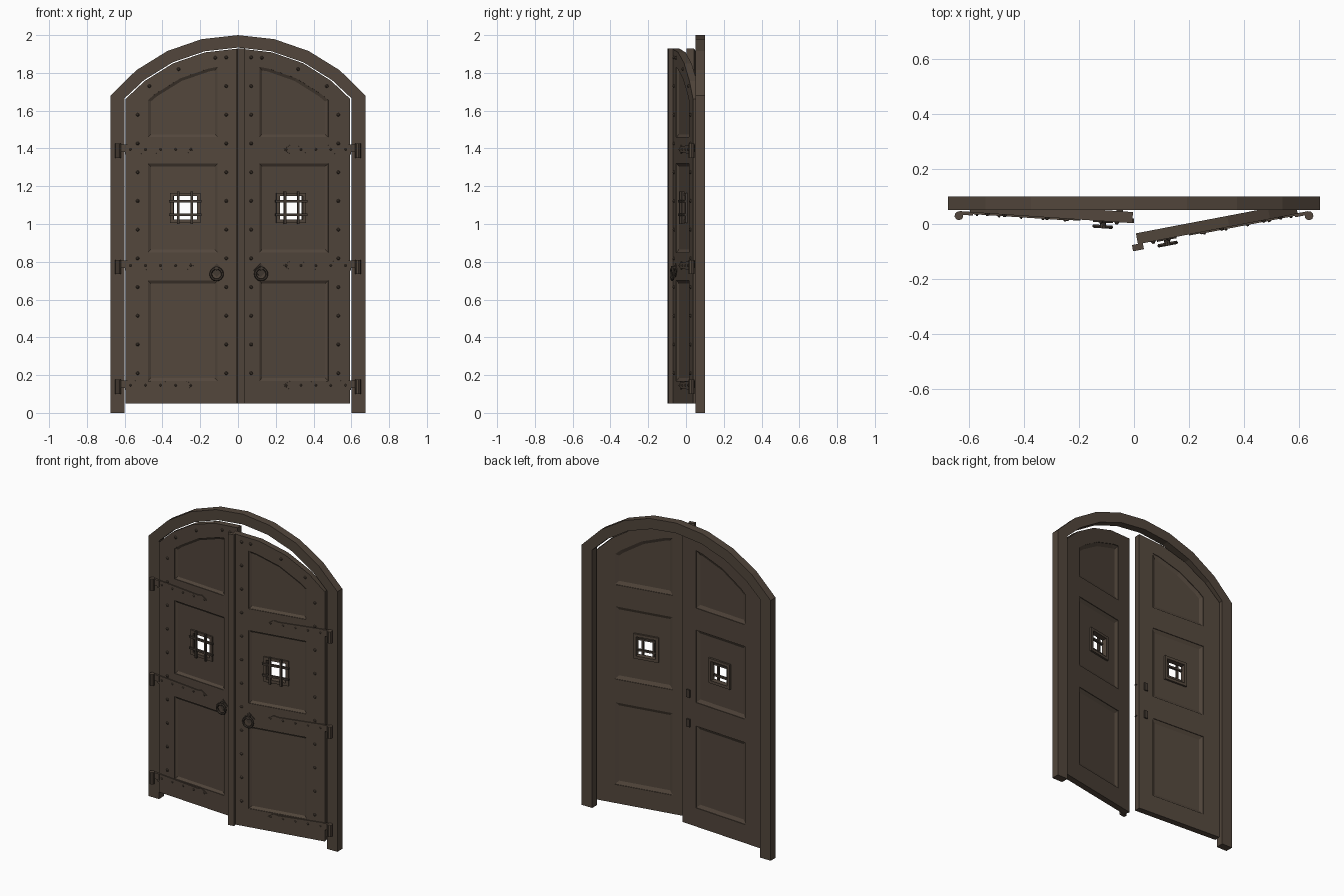
import bpy, bmesh, math
from mathutils import Matrix, Vector

if "Cube" in bpy.data.objects:
    bpy.data.objects.remove(bpy.data.objects["Cube"])


def material(name, rgb):
    m = bpy.data.materials.new(name)
    m.use_nodes = True
    m.diffuse_color = (*rgb, 1)
    m.node_tree.nodes["Principled BSDF"].inputs["Base Color"].default_value = (*rgb, 1)
    return m


WOOD = material("brown wood", (0.085, 0.062, 0.045))
IRON = material("dark iron", (0.055, 0.042, 0.032))

ARCH_Z = 1.128                      # centre of all the concentric arches
STEP = math.radians(12.7)           # arch facet angle
PIN = Vector((0.635, 0.03, 0))      # hinge axis
FRONT, BACK, BASE = 0.045, 0.085, 0.05
HINGES = (0.138, 0.772, 1.387)
WIN_X, WIN_Z = 0.28, 1.085


def arch(radius, x0, x1):
    """Faceted arch points running from x0 down to x1."""
    xs = [x0] + [radius * math.sin(STEP * k) for k in range(4, -5, -1)] + [x1]
    xs = [x for i, x in enumerate(xs) if i in (0, len(xs) - 1) or x1 + 0.004 < x < x0 - 0.004]
    return [(x, ARCH_Z + math.sqrt(radius ** 2 - x * x)) for x in xs]


def rect(x0, x1, z0, z1):
    return [(x0, z0), (x1, z0), (x1, z1), (x0, z1)]


def add_prism(bm, pts, y0, y1, bevel=0, depth=0):
    """Extrude an x-z outline from y0 to y1, with an optional tapered far end."""
    near = [bm.verts.new((x, y0, z)) for x, z in pts]
    far = [bm.verts.new((x, y1, z)) for x, z in pts]
    n = len(pts)
    bm.faces.new(near)
    cap = bm.faces.new(far[::-1])
    for i in range(n):
        j = (i + 1) % n
        bm.faces.new((near[j], near[i], far[i], far[j]))
    bmesh.ops.recalc_face_normals(bm, faces=bm.faces)
    if bevel:
        bmesh.ops.inset_region(bm, faces=[cap], thickness=bevel, depth=depth, use_even_offset=True)


def finish(bm, name, mat, matrix=Matrix(), smooth=False):
    bmesh.ops.transform(bm, matrix=matrix, verts=bm.verts)
    bmesh.ops.recalc_face_normals(bm, faces=bm.faces)
    me = bpy.data.meshes.new(name)
    bm.to_mesh(me)
    bm.free()
    me.materials.append(mat)
    ob = bpy.data.objects.new(name, me)
    bpy.context.collection.objects.link(ob)
    if smooth:
        me.shade_smooth()
    return ob


def cylinder(bm, loc, r, length, along_y=True, sides=8, tip=None):
    m = Matrix.Translation(loc)
    if along_y:
        m = m @ Matrix.Rotation(math.pi / 2, 4, "X")
    bmesh.ops.create_cone(bm, cap_ends=True, segments=sides, radius1=r,
                          radius2=r if tip is None else tip, depth=length, matrix=m)


def cut(target, cutter):
    mod = target.modifiers.new("cut", "BOOLEAN")
    mod.object, mod.solver = cutter, "EXACT"
    cutter.hide_render = True
    bpy.context.view_layer.objects.active = target
    bpy.ops.object.modifier_apply(modifier=mod.name)
    bpy.data.objects.remove(cutter)


# Arched door frame
bm = bmesh.new()
outer = [(0.675, 0)] + arch(0.872, 0.675, -0.675) + [(-0.675, 0)]
inner = [(0.6, 0)] + arch(0.806, 0.6, -0.6) + [(-0.6, 0)]
add_prism(bm, outer + inner[::-1], 0.05, 0.10)
finish(bm, "door_frame", WOOD)


def build_door(side, angle):
    s = 1 if side == "left" else -1
    hinge = Vector((s * PIN.x, PIN.y, 0))
    M = (Matrix.Translation(hinge) @ Matrix.Rotation(s * math.radians(angle), 4, "Z")
         @ Matrix.Translation(-hinge) @ Matrix.Diagonal((s, 1, 1, 1)))

    # Leaf with recessed panels on both faces
    bm = bmesh.new()
    add_prism(bm, [(0.006, BASE), (0.596, BASE)] + arch(0.80, 0.596, 0.006), FRONT, BACK)
    leaf = finish(bm, side + "_door_leaf", WOOD, M)
    panels = [rect(0.108, 0.478, 0.17, 0.70), rect(0.108, 0.478, 0.85, 1.32),
              [(0.108, 1.46), (0.478, 1.46)] + arch(0.712, 0.478, 0.108)]
    for pts in panels:
        for y, d, w in ((FRONT, 1, 0.015), (BACK, -1, 0.022)):
            bm = bmesh.new()
            add_prism(bm, pts, y - d * 0.02, y + d * 0.004, w, 0.01)
            cut(leaf, finish(bm, "panel_cutter", WOOD, M))
    bm = bmesh.new()
    w = 0.062
    add_prism(bm, rect(WIN_X - w, WIN_X + w, WIN_Z - w, WIN_Z + w), 0, 0.12)
    cut(leaf, finish(bm, "window_cutter", WOOD, M))

    # Window surround on both faces
    bm = bmesh.new()
    o = 0.08
    for y0, y1 in ((FRONT + 0.004, FRONT + 0.016), (BACK - 0.016, BACK - 0.002)):
        for k in (-1, 1):
            a, b = sorted((k * w, k * o))
            add_prism(bm, rect(WIN_X + a, WIN_X + b, WIN_Z - o, WIN_Z + o), y0, y1)
            add_prism(bm, rect(WIN_X - w, WIN_X + w, WIN_Z + a, WIN_Z + b), y0, y1)
    finish(bm, side + "_window_surround", WOOD, M)

    # Window grille
    bm = bmesh.new()
    e, h = 0.086, 0.006
    for k in (-0.036, 0.036):
        add_prism(bm, rect(WIN_X + k - h, WIN_X + k + h, WIN_Z - e, WIN_Z + e), FRONT - 0.008, FRONT + 0.006)
        add_prism(bm, rect(WIN_X - e, WIN_X + e, WIN_Z + k - h, WIN_Z + k + h), FRONT - 0.004, FRONT + 0.01)
    finish(bm, side + "_window_grille", IRON, M)

    # Hinge barrels, knuckles and tapered straps
    bm = bmesh.new()
    for z in HINGES:
        cylinder(bm, (PIN.x, PIN.y, z), 0.016, 0.076, False, 10)
        add_prism(bm, rect(0.585, PIN.x, z - 0.006, z + 0.034), PIN.y + 0.004, FRONT + 0.002)
        add_prism(bm, [(0.6, z - 0.018), (0.6, z + 0.034), (0.30, z + 0.024), (0.27, z + 0.03),
                       (0.235, z + 0.008), (0.27, z - 0.014), (0.30, z - 0.008)], FRONT - 0.006, FRONT + 0.001)
    finish(bm, side + "_hinges", WOOD, M)

    # Studs along the stiles, the arch and the straps
    bm = bmesh.new()
    studs = [(0.062, 0.21 + 0.152 * k) for k in range(12)]
    studs += [(0.532, 0.21 + 0.152 * k) for k in range(10)] + [(0.47, 1.73), (0.315, 1.82), (0.12, 1.88)]
    for x, z in studs:
        cylinder(bm, (x, FRONT - 0.004, z), 0.010, 0.01, tip=0.004)
    for z in HINGES:
        for x in (0.25, 0.33, 0.41, 0.49, 0.57):
            cylinder(bm, (x, FRONT - 0.008, z + 0.008), 0.007, 0.006, tip=0.003)
    finish(bm, side + "_studs", WOOD, M)

    # Ring pull on a diamond plate
    bm = bmesh.new()
    x, z, r = 0.112, 0.735, 0.031
    d = 0.036
    add_prism(bm, [(x - d, z + 0.02), (x, z + 0.02 - d), (x + d, z + 0.02), (x, z + 0.02 + d)], FRONT - 0.005, FRONT + 0.001)
    cylinder(bm, (x, FRONT - 0.012, z + r), 0.011, 0.028)
    rings = []
    for i in range(16):
        a = i * math.tau / 16
        rings.append([bm.verts.new((x + (r + 0.007 * math.cos(b)) * math.sin(a), FRONT - 0.02 + 0.007 * math.sin(b),
                                    z + (r + 0.007 * math.cos(b)) * math.cos(a)))
                      for b in (j * math.tau / 6 for j in range(6))])
    for i in range(16):
        p, q = rings[i], rings[(i + 1) % 16]
        for j in range(6):
            bm.faces.new((p[j], p[j - 1], q[j - 1], q[j]))
    finish(bm, side + "_ring_pull", IRON, M)
    return M


build_left = build_door("left", 10.8)
build_right = build_door("right", 3.8)

# Cover strip on the leading edge of the more open leaf
bm = bmesh.new()
add_prism(bm, rect(-0.016, 0.024, BASE, 1.93), FRONT - 0.022, FRONT + 0.001)
finish(bm, "cover_strip", WOOD, build_left)

# Pull handle on the inside of the other leaf
bm = bmesh.new()
for z0, z1 in ((0.68, 0.73), (0.87, 0.92)):
    add_prism(bm, rect(0.042, 0.066, z0, z1), BACK - 0.001, BACK + 0.008)
side_profile = [(0, 0.69), (0.026, 0.73), (0.026, 0.87), (0, 0.91), (0.012, 0.91), (0.038, 0.875), (0.038, 0.725), (0.012, 0.69)]
add_prism(bm, side_profile, 0.046, 0.062)
turn = [v for v in bm.verts if v.index == -1][-16:]
for v in turn:
    v.co = (v.co.y, BACK + v.co.x, v.co.z)
finish(bm, "inside_pull_handle", IRON, build_right)
